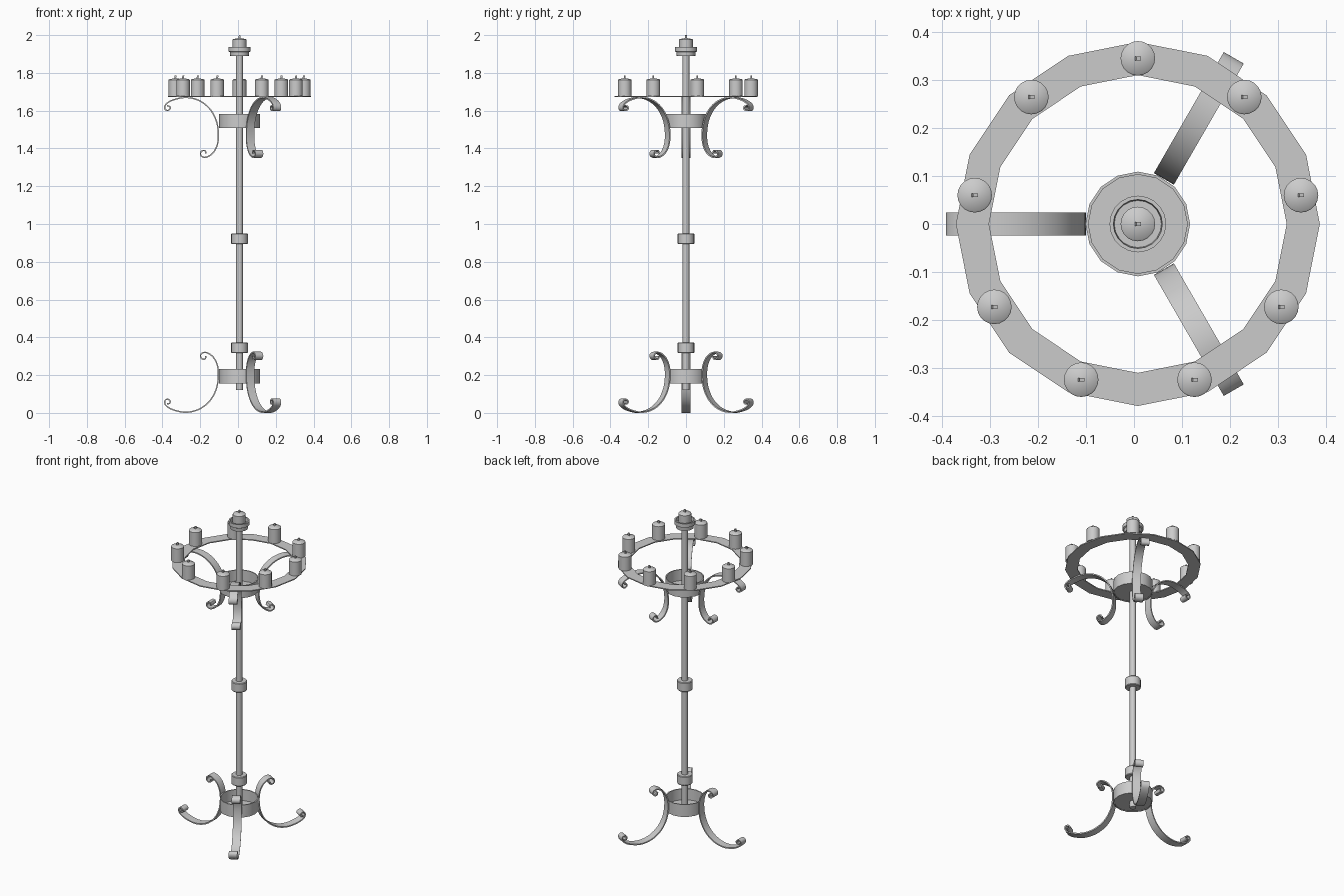
import bpy, bmesh, math
from mathutils import Matrix, Vector

if "Cube" in bpy.data.objects:
    bpy.data.objects.remove(bpy.data.objects["Cube"])

CX = 0.008  # pole axis


def finish(bm, name, smooth=True):
    bmesh.ops.recalc_face_normals(bm, faces=bm.faces)
    mesh = bpy.data.meshes.new(name)
    bm.to_mesh(mesh)
    bm.free()
    ob = bpy.data.objects.new(name, mesh)
    bpy.context.collection.objects.link(ob)
    if smooth:
        bpy.ops.object.select_all(action='DESELECT')
        ob.select_set(True)
        bpy.context.view_layer.objects.active = ob
        bpy.ops.object.shade_smooth_by_angle(angle=math.radians(35))
    return ob


def lathe(name, profile, sides, x=CX, y=0.0, closed=False, smooth=True):
    """Revolve (radius, z) points; open profiles get end caps."""
    bm = bmesh.new()
    rings = []
    for r, z in profile:
        rings.append([bm.verts.new((x + r * math.cos(2 * math.pi * i / sides),
                                    y + r * math.sin(2 * math.pi * i / sides), z))
                      for i in range(sides)])
    pairs = list(zip(rings, rings[1:]))
    if closed:
        pairs.append((rings[-1], rings[0]))
    for a, b in pairs:
        for i in range(sides):
            j = (i + 1) % sides
            bm.faces.new((a[i], a[j], b[j], b[i]))
    if not closed:
        bm.faces.new(rings[0])
        bm.faces.new(rings[-1])
    return finish(bm, name, smooth)


def candle(name, x, y, z):
    lathe(name, [(0.036, z), (0.036, z + 0.086), (0.033, z + 0.089), (0.004, z + 0.095)],
          20, x, y)
    bm = bmesh.new()
    bmesh.ops.create_cube(bm, size=1, matrix=Matrix.Translation((x, y, z + 0.1))
                          @ Matrix.Rotation(math.radians(12), 4, 'Y')
                          @ Matrix.Diagonal((0.010, 0.008, 0.018, 1)))
    finish(bm, name + "_wick", False)


def spline(pts, steps=3):
    """Catmull-Rom samples through the points."""
    p = [Vector(q) for q in pts]
    p = [2 * p[0] - p[1]] + p + [2 * p[-1] - p[-2]]
    out = []
    for i in range(1, len(p) - 2):
        a, b, c, d = p[i - 1:i + 3]
        for s in range(steps):
            t = s / steps
            out.append(0.5 * (2 * b + (c - a) * t + (2 * a - 5 * b + 4 * c - d) * t * t
                              + (3 * b - a - 3 * c + d) * t ** 3))
    return out + [p[-2]]


def strap(name, path, angle, width=0.048, thick=0.007):
    """Flat iron strip following a (radius, z) path, turned about the pole."""
    bm = bmesh.new()
    rot = Matrix.Translation((CX, 0, 0)) @ Matrix.Rotation(angle, 4, 'Z')
    sections = []
    for i, p in enumerate(path):
        tan = (path[min(i + 1, len(path) - 1)] - path[max(i - 1, 0)]).normalized()
        n = Vector((-tan.y, tan.x)) * thick / 2
        sections.append([bm.verts.new(rot @ Vector((q.x, w * width / 2, q.y)))
                         for q, w in ((p + n, -1), (p + n, 1), (p - n, 1), (p - n, -1))])
    for a, b in zip(sections, sections[1:]):
        for k in range(4):
            m = (k + 1) % 4
            bm.faces.new((a[k], a[m], b[m], b[k]))
    bm.faces.new(sections[0])
    bm.faces.new(sections[-1])
    finish(bm, name)


# Pole and its collars
lathe("pole", [(0.018, 0.122), (0.018, 1.9)], 16)
for name, z0, z1 in (("lower_collar", 0.317, 0.373), ("middle_collar", 0.894, 0.951)):
    lathe(name, [(0.041, z0), (0.044, z0 + 0.004), (0.044, z1 - 0.004), (0.041, z1)], 20)

# Top cup with its candle
lathe("top_cup", [(0.049, 1.889), (0.051, 1.91), (0.059, 1.914), (0.059, 1.937),
                  (0.051, 1.937), (0.049, 1.915)], 20)
candle("centre_candle", CX, 0, 1.89)

# Candle ring
lathe("candle_ring", [(0.31, 1.672), (0.379, 1.672), (0.379, 1.678), (0.31, 1.678)],
      16, closed=True, smooth=False)
for i in range(9):
    a = math.radians(90 + 40 * i)
    candle(f"ring_candle_{i + 1}", CX + 0.345 * math.cos(a), 0.345 * math.sin(a), 1.677)

# Hub bands with floor plates
for name, z in (("lower", 0.156), ("upper", 1.507)):
    lathe(name + "_band", [(0.103, z), (0.109, z), (0.109, z + 0.076), (0.103, z + 0.076)],
          16, closed=True)
    lathe(name + "_plate", [(0.105, z + 0.003), (0.105, z + 0.008)], 16)

# Scrolled legs, and the same scrolls flipped as ring supports
scroll = [(.384, .050), (.370, .053), (.367, .065), (.378, .074), (.392, .071), (.396, .056),
          (.386, .038), (.352, .019), (.294, .006), (.241, .012), (.193, .034), (.151, .074),
          (.122, .132), (.112, .196), (.117, .254), (.140, .299), (.175, .322), (.199, .318),
          (.207, .303), (.198, .288), (.182, .288), (.178, .303)]
lower_path = spline(scroll)
low = min(p.y for p in lower_path) - 0.0035
lower_path = [Vector((p.x, p.y - low)) for p in lower_path]
upper_path = [Vector((p.x, 1.673 - p.y)) for p in lower_path]
for i, deg in enumerate((180, 60, -60)):
    strap(f"leg_{i + 1}", lower_path, math.radians(deg))
    strap(f"ring_support_{i + 1}", upper_path, math.radians(deg))
